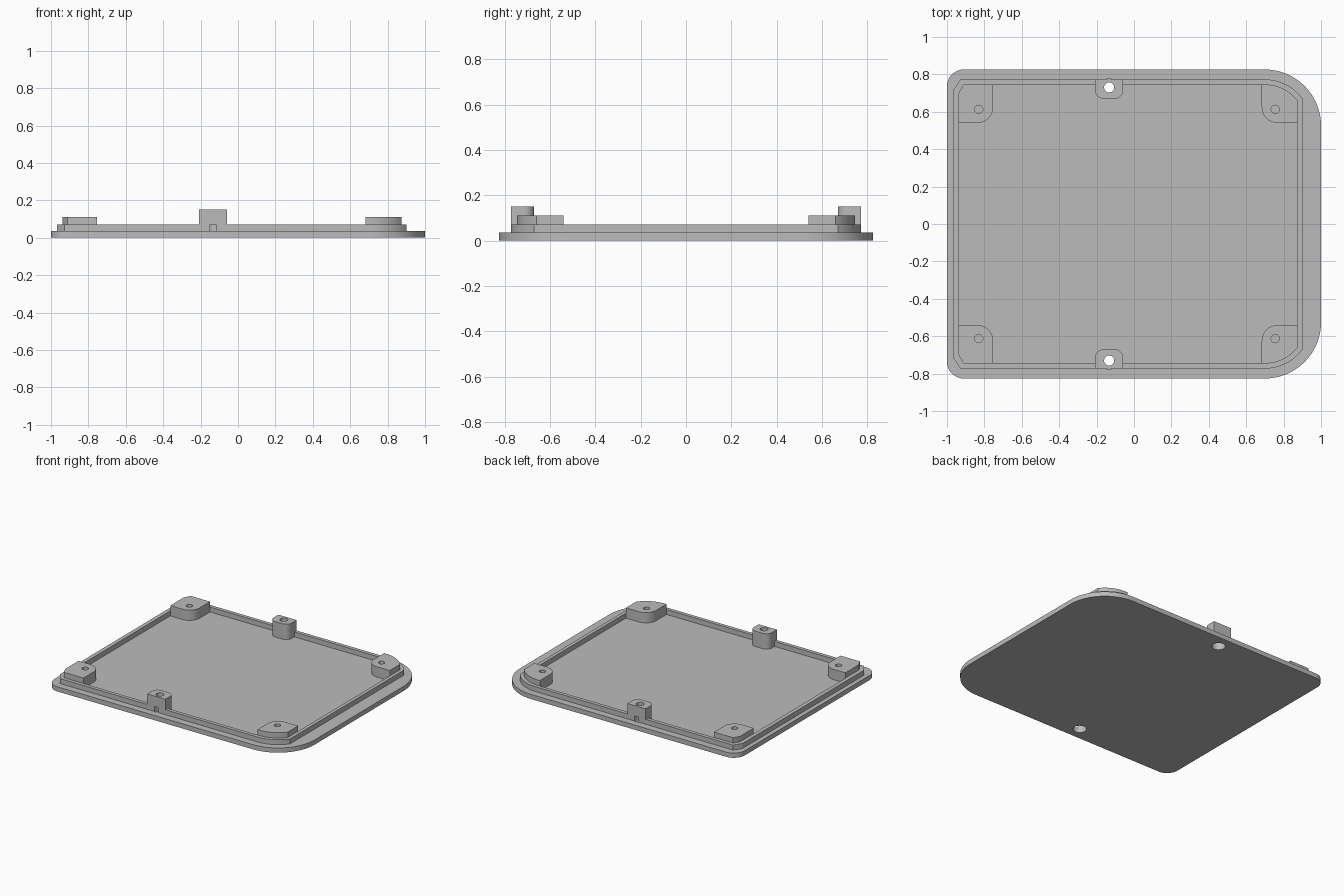
import bpy, bmesh
from math import pi, cos, sin, acos, radians

if "Cube" in bpy.data.objects:
    bpy.data.objects.remove(bpy.data.objects["Cube"])

grey = bpy.data.materials.new("plain grey")
grey.use_nodes = True
grey.diffuse_color = (0.5, 0.5, 0.5, 1)
grey.node_tree.nodes["Principled BSDF"].inputs["Base Color"].default_value = (0.5, 0.5, 0.5, 1)

# Heights of the stepped levels
PLATE, RIM, BLOCK, BOSS = 0.035, 0.072, 0.112, 0.15
HALF_Y = 0.826
BIG_R = 0.3
CX, CY = 1 - BIG_R, HALF_Y - BIG_R    # centre of the large corner arcs
BOSS_X, BOSS_Y = -0.133, 0.73


def arc(cx, cy, r, a0, a1, n=16):
    return [(cx + r * cos(a0 + (a1 - a0) * i / n), cy + r * sin(a0 + (a1 - a0) * i / n))
            for i in range(n + 1)]


def mirrored(upper):
    """Close an upper half outline with its reflection in y."""
    return upper + [(x, -y) for x, y in reversed(upper)]


def prism(name, points, z0, z1):
    bm = bmesh.new()
    face = bm.faces.new([bm.verts.new((x, y, z0)) for x, y in points])
    top = bmesh.ops.extrude_face_region(bm, geom=[face])["geom"]
    bmesh.ops.translate(bm, vec=(0, 0, z1 - z0),
                        verts=[v for v in top if isinstance(v, bmesh.types.BMVert)])
    bmesh.ops.recalc_face_normals(bm, faces=bm.faces)
    mesh = bpy.data.meshes.new(name)
    bm.to_mesh(mesh)
    bm.free()
    mesh.materials.append(grey)
    obj = bpy.data.objects.new(name, mesh)
    bpy.context.collection.objects.link(obj)
    return obj


def cylinder(x, y, r, z0, z1):
    return prism("cutter", arc(x, y, r, 0, 2 * pi, 32)[:-1], z0, z1)


def cut(obj, cutter, operation="DIFFERENCE"):
    """Apply one boolean and discard its cutter."""
    mod = obj.modifiers.new("cut", "BOOLEAN")
    mod.operation, mod.solver, mod.object = operation, "EXACT", cutter
    bpy.context.view_layer.update()
    graph = bpy.context.evaluated_depsgraph_get()
    mesh = bpy.data.meshes.new_from_object(obj.evaluated_get(graph))
    obj.modifiers.clear()
    obj.data = mesh
    bpy.data.objects.remove(cutter)


def rim_outline(left, right, half_y, chamfer_x, chamfer_y):
    """Chamfered left corners, large arcs on the right clipped by a straight side."""
    r = half_y - CY
    return mirrored([(left, chamfer_y), (chamfer_x, half_y)]
                    + arc(CX, CY, r, pi / 2, acos((right - CX) / r)))


OUTER = rim_outline(-0.967, 0.9, 0.773, -0.928, 0.715)
INNER = rim_outline(-0.937, 0.874, 0.746, -0.912, 0.70)

# Base plate
small = 0.09
plate = prism("base_plate", mirrored(
    arc(-1 + small, HALF_Y - small, small, pi, pi / 2)
    + arc(CX, CY, BIG_R, pi / 2, 0)), 0, PLATE)

# Raised rim
rim = prism("rim", OUTER, PLATE, RIM)
cut(rim, prism("cutter", INNER, 0, 1))
parts = [plate, rim]

for side, s in (("back", 1), ("front", -1)):
    # Screw boss set into the rim
    x0, x1, y0, y1, r = BOSS_X - 0.075, BOSS_X + 0.075, 0.67, 0.773, 0.045
    shape = ([(x0, y1)] + arc(x0 + r, y0 + r, r, pi, 1.5 * pi)
             + arc(x1 - r, y0 + r, r, 1.5 * pi, 2 * pi) + [(x1, y1)])
    boss = prism(side + "_screw_boss", [(x, s * y) for x, y in shape], PLATE, BOSS)
    notch = [(x0, s * 0.7), (x1, s * 0.7), (x1, s * 0.8), (x0, s * 0.8)]
    cut(rim, prism("cutter", notch, 0, 1))

    # Screw hole, with a wide recess from below that just breaks through the wall
    cut(boss, cylinder(BOSS_X, s * BOSS_Y, 0.027, -1, 1))
    for part in (boss, plate):
        cut(part, cylinder(BOSS_X, s * BOSS_Y, 0.046, -1, RIM))
    parts.append(boss)

    # Corner blocks, fitted to the inside of the rim
    for end, d, edge, hole_x in (("right", -1, 0.753, -0.83), ("left", 1, 0.683, 0.755)):
        r, y0 = 0.085, 0.54
        shape = [(1, 1), (edge, 1)] + arc(edge + r, y0 + r, r, pi, 1.5 * pi) + [(1, y0)]
        block = prism(f"{side}_{end}_corner_block",
                      [(d * x, s * y) for x, y in shape], PLATE, BLOCK)
        cut(block, prism("cutter", INNER, 0, 1), "INTERSECT")
        cut(block, cylinder(hole_x, s * 0.613, 0.022, PLATE + 0.005, 1))
        parts.append(block)

# Smooth curved walls, keep the hard edges
for part in parts:
    part.data.shade_smooth()
    part.data.set_sharp_from_angle(angle=radians(30))
